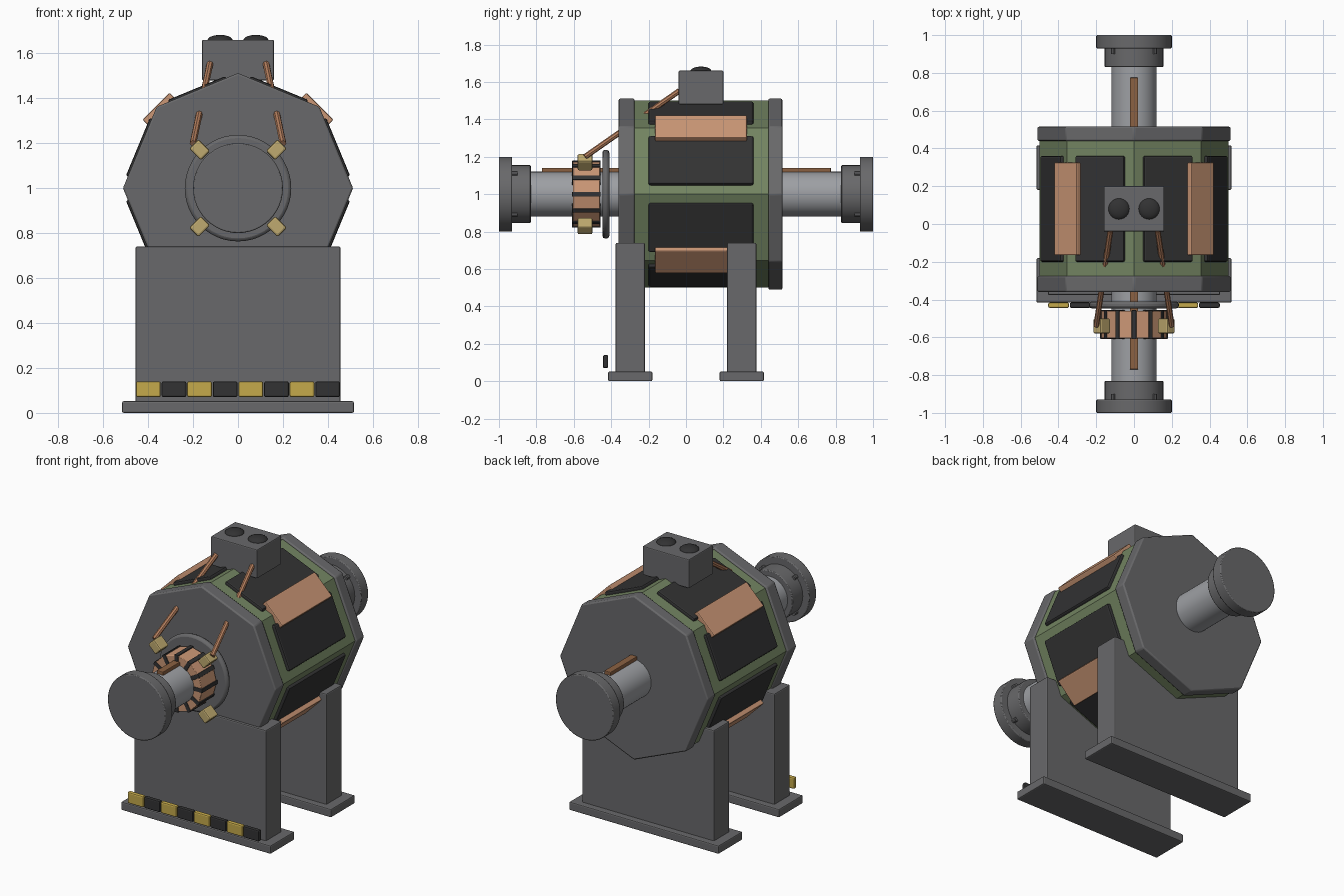
import bpy, bmesh
from math import radians, cos, sin, pi
from mathutils import Matrix, Vector

cube = bpy.data.objects.get("Cube")
if cube:
    bpy.data.objects.remove(cube, do_unlink=True)


def material(name, r, g, b):
    m = bpy.data.materials.new(name)
    m.use_nodes = True
    m.diffuse_color = (r, g, b, 1)
    m.node_tree.nodes["Principled BSDF"].inputs["Base Color"].default_value = (r, g, b, 1)
    return m


GREY = material("cast grey", .14, .14, .145)
STEEL = material("shaft steel", .34, .35, .37)
DARK = material("dark rubber", .032, .032, .033)
GREEN = material("machine green", .17, .23, .12)
COPPER = material("winding copper", .6, .31, .18)
BROWN = material("key brown", .26, .12, .055)
CABLE = material("cable copper", .46, .21, .11)
YELLOW = material("hazard yellow", .56, .4, .07)
BRASS = material("brush brass", .52, .4, .16)
AXIS = 1.0  # height of the shaft axis


def finish(name, bm, mat, matrix, bevel=0.0, smooth=True):
    bm.transform(matrix)
    bmesh.ops.recalc_face_normals(bm, faces=bm.faces)
    mesh = bpy.data.meshes.new(name)
    bm.to_mesh(mesh)
    bm.free()
    mesh.materials.append(mat)
    ob = bpy.data.objects.new(name, mesh)
    bpy.context.collection.objects.link(ob)
    if bevel:
        mod = ob.modifiers.new("soft edges", 'BEVEL')
        mod.width = bevel
        mod.segments = 2
        mod.limit_method = 'ANGLE'
    if smooth:
        bpy.ops.object.select_all(action='DESELECT')
        ob.select_set(True)
        bpy.context.view_layer.objects.active = ob
        bpy.ops.object.shade_smooth_by_angle(angle=radians(25))
    return ob


def box(name, lo, hi, mat, bevel=.007):
    lo, hi = Vector(lo), Vector(hi)
    bm = bmesh.new()
    bmesh.ops.create_cube(bm, size=1)
    return finish(name, bm, mat, Matrix.Translation((lo + hi) / 2)
                  @ Matrix.Diagonal((*(hi - lo), 1)), bevel, False)


def radial_box(name, angle, r0, r1, width, y0, y1, mat, bevel=.006):
    """Box spanning radii r0..r1 at an angle around the shaft axis."""
    bm = bmesh.new()
    bmesh.ops.create_cube(bm, size=1)
    place = (Matrix.Translation((0, (y0 + y1) / 2, AXIS))
             @ Matrix.Rotation(-radians(angle), 4, 'Y')
             @ Matrix.Translation(((r0 + r1) / 2, 0, 0))
             @ Matrix.Diagonal((r1 - r0, y1 - y0, width, 1)))
    return finish(name, bm, mat, place, bevel, False)


def rod(name, a, b, radius, sides, mat, bevel=0.0):
    a, b = Vector(a), Vector(b)
    bm = bmesh.new()
    bmesh.ops.create_cone(bm, cap_ends=True, segments=sides, radius1=radius,
                          radius2=radius, depth=(b - a).length)
    turn = (b - a).to_track_quat('Z', 'Y').to_matrix().to_4x4()
    return finish(name, bm, mat, Matrix.Translation((a + b) / 2) @ turn, bevel)


def drum(name, y0, y1, radius, sides, mat, bevel=0.0):
    return rod(name, (0, y0, AXIS), (0, y1, AXIS), radius, sides, mat, bevel)


# Octagonal stator housing and end plates
drum("stator_body", -.3, .46, .5, 8, GREEN)
drum("front_end_plate", -.36, -.275, .512, 8, GREY, .008)
drum("back_end_plate", .44, .515, .512, 8, GREY, .008)

# Pole panels on every face, windings over the diagonal corners
for i in range(8):
    radial_box(f"pole_panel_{i}", 22.5 + 45 * i, .42, .482, .28, -.2, .36, DARK, .01)
for i in range(4):
    radial_box(f"winding_{i}", 45 + 90 * i, .43, .515, .17, -.165, .325, COPPER)

# Shaft, couplings and key
drum("shaft", -.95, .95, .12, 48, STEEL)
for s, side in ((-1, "front"), (1, "back")):
    drum(f"{side}_coupling_hub", s * .83, s * .94, .155, 48, GREY, .005)
    drum(f"{side}_coupling_flange", s * .93, s, .2, 48, GREY, .005)
    for i in range(4):
        a = pi / 4 + i * pi / 2
        x, z = .155 * cos(a), AXIS + .155 * sin(a)
        rod(f"{side}_bolt_{i}", (x, s * .9, z), (x, s * .94, z), .013, 10, GREY)
box("shaft_key", (-.022, -.77, 1.09), (.022, .775, 1.14), BROWN, .004)

# Commutator with insulating bars
drum("commutator", -.605, -.46, .176, 12, COPPER, .003)
for i in range(12):
    radial_box(f"insulator_{i}", 30 * i, .11, .179, .025, -.609, -.456, DARK, .003)
drum("brush_ring", -.447, -.41, .237, 48, GREY, .014)

# Brushes around the commutator
for i in range(4):
    radial_box(f"brush_{i}", 45 + 90 * i, .205, .278, .058, -.58, -.5, BRASS, .008)

# Terminal box, its caps and the brush cables
box("terminal_box", (-.16, -.04, 1.48), (.16, .2, 1.66), GREY, .006)
for s, side in ((-1, "right"), (1, "left")):
    bm = bmesh.new()
    bmesh.ops.create_uvsphere(bm, u_segments=24, v_segments=12, radius=1)
    finish(f"{side}_terminal_cap", bm, DARK, Matrix.Translation((s * .08, .08, 1.658))
           @ Matrix.Diagonal((.056, .056, .024, 1)))
    rod(f"{side}_brush_cable", (s * .2, -.54, 1.2), (s * .125, -.035, 1.553),
        .015, 8, CABLE)

# Pedestals with feet
for s, side in ((-1, "front"), (1, "back")):
    y = s * .298
    box(f"{side}_pedestal", (-.456, y - .078, .03), (.456, y + .078, .74), GREY)
    box(f"{side}_foot", (-.516, y - .118, 0), (.516, y + .118, .052), GREY)

# Hazard strip in front of the pedestal
for i in range(8):
    x = -.456 + .114 * i
    box(f"hazard_block_{i}", (x + .002, -.444, .07), (x + .112, -.416, .14),
        DARK if i % 2 else YELLOW, .008)
